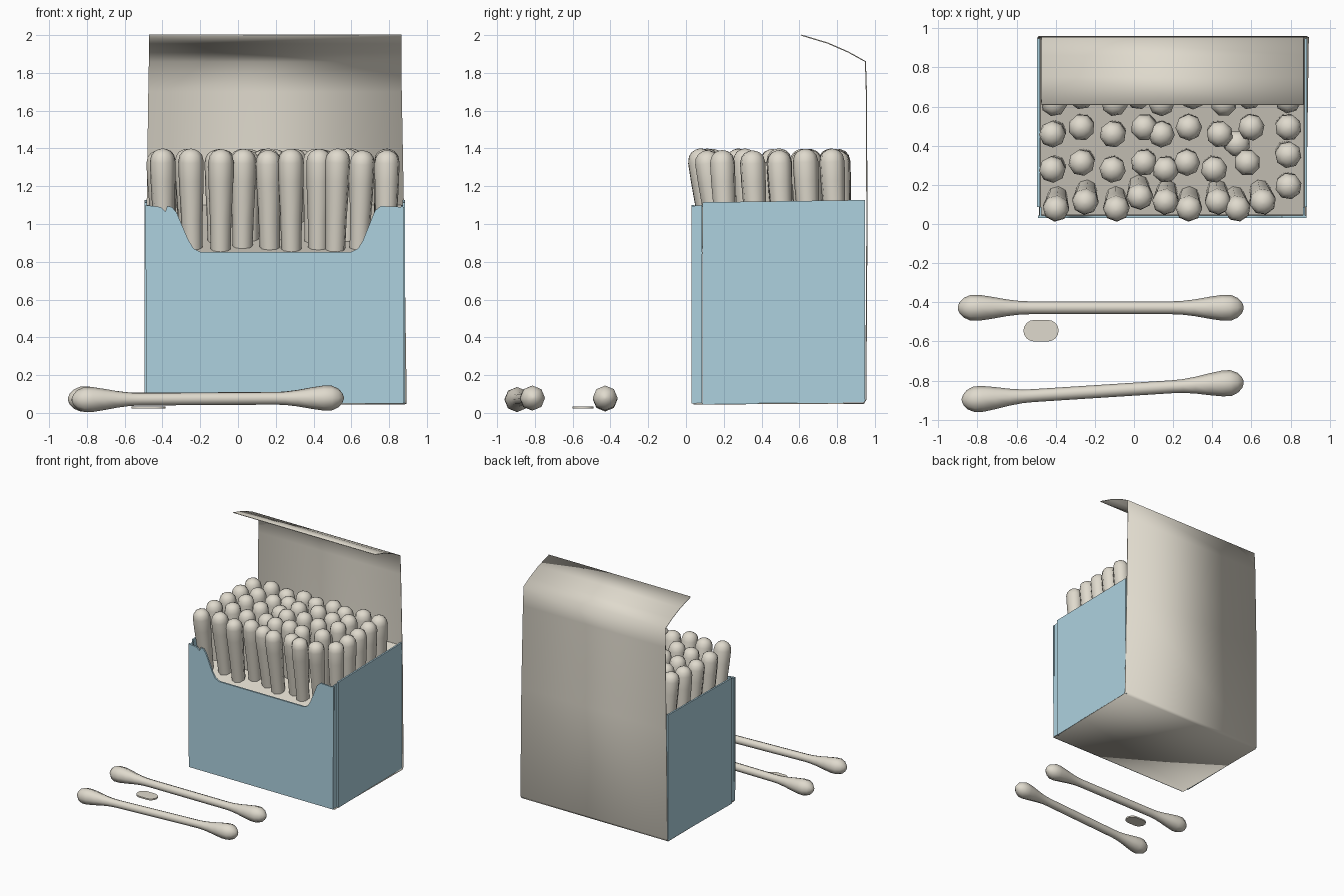
import bpy, bmesh, math, random
from mathutils import Vector

if "Cube" in bpy.data.objects:
    bpy.data.objects.remove(bpy.data.objects["Cube"])

random.seed(4)


def material(name, rgb):
    m = bpy.data.materials.new(name)
    m.diffuse_color = (*rgb, 1)
    m.use_nodes = True
    m.node_tree.nodes["Principled BSDF"].inputs["Base Color"].default_value = m.diffuse_color
    return m


CREAM = material("cream", (0.74, 0.70, 0.61))
BLUE = material("light blue", (0.42, 0.64, 0.74))


def finish(name, bm, mat, angle=40):
    bmesh.ops.recalc_face_normals(bm, faces=bm.faces)
    mesh = bpy.data.meshes.new(name)
    bm.to_mesh(mesh)
    bm.free()
    ob = bpy.data.objects.new(name, mesh)
    bpy.context.collection.objects.link(ob)
    mesh.materials.append(mat)
    bpy.ops.object.select_all(action='DESELECT')
    ob.select_set(True)
    bpy.context.view_layer.objects.active = ob
    bpy.ops.object.shade_smooth_by_angle(angle=math.radians(angle))
    return ob


def plate(name, points, offset, mat):
    """Extrude a flat outline by an offset vector."""
    bm = bmesh.new()
    face = bm.faces.new([bm.verts.new(p) for p in points])
    out = bmesh.ops.extrude_face_region(bm, geom=[face])
    moved = [v for v in out["geom"] if isinstance(v, bmesh.types.BMVert)]
    bmesh.ops.translate(bm, verts=moved, vec=offset)
    return finish(name, bm, mat)


def lathe(name, a, b, profile, mat, sides=8):
    """Round body from a to b; profile holds (distance fraction, radius)."""
    a, b = Vector(a), Vector(b)
    axis = b - a
    q = axis.to_track_quat('Z', 'Y')
    bm = bmesh.new()
    rings = []
    for t, r in profile:
        rings.append([bm.verts.new(a + axis * t + q @ Vector(
            (r * math.cos(2 * math.pi * i / sides), r * math.sin(2 * math.pi * i / sides), 0)))
            for i in range(sides)])
    for r0, r1 in zip(rings, rings[1:]):
        for i in range(sides):
            j = (i + 1) % sides
            bm.faces.new((r0[i], r0[j], r1[j], r1[i]))
    bm.faces.new(rings[0])
    bm.faces.new(rings[-1])
    return finish(name, bm, mat, 75)


# front panel with the scooped opening
front = [(-0.485, 0.05), (0.875, 0.05), (0.88, 1.09), (0.755, 1.095), (0.725, 1.07),
         (0.66, 0.91), (0.635, 0.87), (0.60, 0.853), (-0.20, 0.853), (-0.235, 0.87),
         (-0.265, 0.92), (-0.325, 1.06), (-0.35, 1.09), (-0.375, 1.095), (-0.385, 1.065),
         (-0.41, 1.09), (-0.49, 1.10)]
plate("front_panel", [(x, 0.03, z) for x, z in front], (0, 0.014, 0), BLUE)

# folded front corner strips and side walls
for side, xo, top in (("left", -0.495, 1.115), ("right", 0.885, 1.115)):
    s = -1 if side == "left" else 1
    strip = [(0.03, 0.05), (0.086, 0.05), (0.086, 1.10), (0.03, 1.095)]
    plate(side + "_corner", [(xo - s * 0.012, y, z) for y, z in strip], (-s * 0.01, 0, 0), BLUE)
    wall = [(0.088, 0.045), (0.948, 0.055), (0.948, 1.127), (0.088, 1.115)]
    plate(side + "_wall", [(xo, y, z) for y, z in wall], (-s * 0.014, 0, 0), BLUE)

# cream card: bottom, back and open lid in one folded strip
fold = [(0.04, 0.048, -0.485, 0.88), (0.94, 0.05, -0.492, 0.893), (0.952, 0.07, -0.492, 0.893),
        (0.958, 1.0, -0.485, 0.88), (0.955, 1.70, -0.475, 0.867), (0.95, 1.86, -0.472, 0.865),
        (0.86, 1.91, -0.472, 0.865), (0.75, 1.958, -0.472, 0.865), (0.61, 2.0, -0.472, 0.865)]
bm = bmesh.new()
rows = [(bm.verts.new((x0, y, z)), bm.verts.new((x1, y, z))) for y, z, x0, x1 in fold]
for (a, b), (c, d) in zip(rows, rows[1:]):
    bm.faces.new((a, b, d, c))
card = finish("back_and_lid_card", bm, CREAM, 25)
mod = card.modifiers.new("thickness", 'SOLIDIFY')
mod.thickness = 0.006
mod.offset = 0

# sloping filler between the swabs
plate("filler_card", [(-0.478, 0.045, 0.84), (0.868, 0.045, 0.84),
                      (0.868, 0.945, 1.10), (-0.478, 0.945, 1.10)], (0, 0, -0.01), CREAM)

# upright swabs: x positions and depth of each row
row_x = [
    (0.075, (-0.40, -0.25, -0.09, 0.16, 0.28, 0.43, 0.53, 0.66)),
    (0.28, (-0.42, -0.27, -0.11, 0.05, 0.16, 0.27, 0.41, 0.58)),
    (0.46, (-0.42, -0.27, -0.11, 0.05, 0.14, 0.28, 0.44, 0.60)),
    (0.62, (-0.41, -0.27, -0.10, 0.02, 0.14, 0.30, 0.46, 0.59)),
    (0.77, (-0.40, -0.25, -0.08, 0.06, 0.20, 0.34, 0.47, 0.62)),
]
tips = [(x, y + (0.03 if i % 2 else -0.005)) for y, xs in row_x for i, x in enumerate(xs)]
tips += [(0.03, 0.13)] + [(0.79, y) for y in (0.19, 0.35, 0.49, 0.63, 0.77)]
UPRIGHT = [(0, 0.05), (0.45, 0.057), (0.75, 0.066), (0.90, 0.068), (0.95, 0.060),
           (0.98, 0.043), (0.995, 0.022), (1.0, 0.006)]
for i, (x, y) in enumerate(tips):
    lean = 0.09 if y < 0.15 else 0.03
    base = (x * 0.97 + 0.005 + random.uniform(-0.012, 0.012), y + lean, 0.72)
    lathe("upright_swab_%02d" % i, base, (x, y, 1.40 - random.uniform(0, 0.012)), UPRIGHT, CREAM)
# one shorter swab among the others
lathe("short_swab", (0.50, 0.42, 0.72), (0.53, 0.41, 1.33), UPRIGHT, CREAM)

# loose swabs lying in front
half = [(0, 0.008), (0.006, 0.028), (0.02, 0.050), (0.045, 0.066), (0.075, 0.066),
        (0.12, 0.056), (0.17, 0.043), (0.215, 0.035), (0.25, 0.033)]
LOOSE = half + [(1 - t, r) for t, r in reversed(half)]
lathe("loose_swab_rear", (-0.90, -0.428, 0.073), (0.56, -0.428, 0.079), LOOSE, CREAM)
lathe("loose_swab_front", (-0.88, -0.90, 0.070), (0.56, -0.808, 0.079), LOOSE, CREAM)

# small flat piece of fluff, a rounded oblong
oval = []
for cx, start in ((-0.44, -90), (-0.51, 90)):
    for k in range(9):
        a = math.radians(start + 22.5 * k)
        oval.append((cx + 0.055 * math.cos(a), -0.545 + 0.055 * math.sin(a), 0.022))
plate("flat_fluff", oval, (0, 0, 0.012), CREAM)
